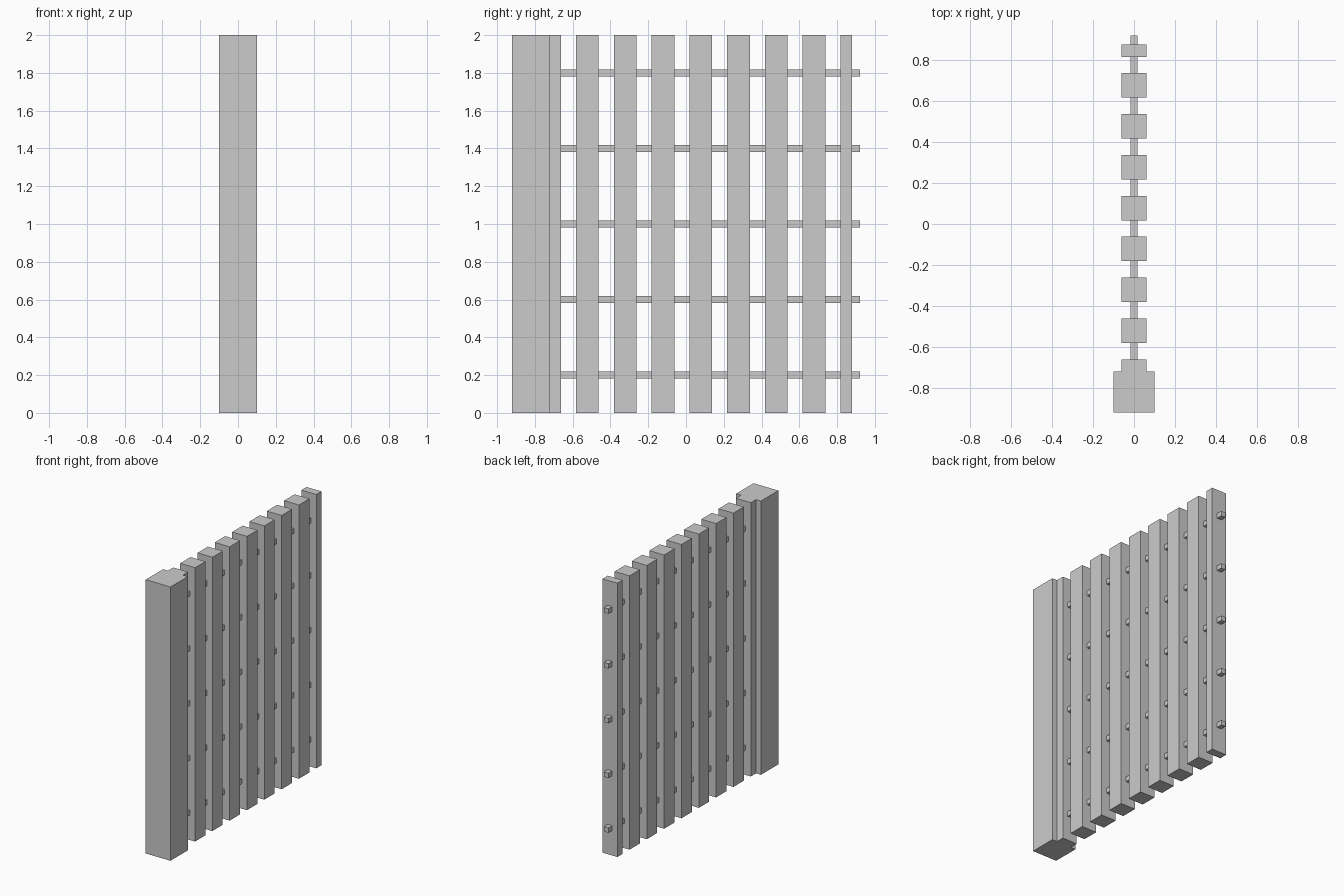
import bpy

if "Cube" in bpy.data.objects:
    bpy.data.objects.remove(bpy.data.objects["Cube"])

HEIGHT = 2.0
END = 0.922      # half of the overall length
PITCH = 0.2      # spacing of the slats


def box(name, x_half, y0, y1, z0, z1):
    """Axis-aligned box centred on x = 0."""
    bpy.ops.mesh.primitive_cube_add(size=1, location=(0, (y0 + y1) / 2, (z0 + z1) / 2))
    obj = bpy.context.object
    obj.name = name
    obj.scale = (2 * x_half, y1 - y0, z1 - z0)
    bpy.ops.object.transform_apply(location=False, rotation=False, scale=True)
    return obj


# Square end post
box("end_post", 0.1, -END, -END + 0.2, 0, HEIGHT)

# Vertical slats: a half slat at each end, full slats between
first = -END + 0.2
for i in range(9):
    y = first + i * PITCH
    y0 = y if i == 0 else y - 0.06
    y1 = y if i == 8 else y + 0.06
    box(f"slat_{i + 1}", 0.06, y0, y1, 0, HEIGHT)

# Thin square rails running through the slats
for i in range(5):
    z = 0.2 + 0.4 * i
    box(f"rail_{i + 1}", 0.018, first, END, z - 0.018, z + 0.018)
